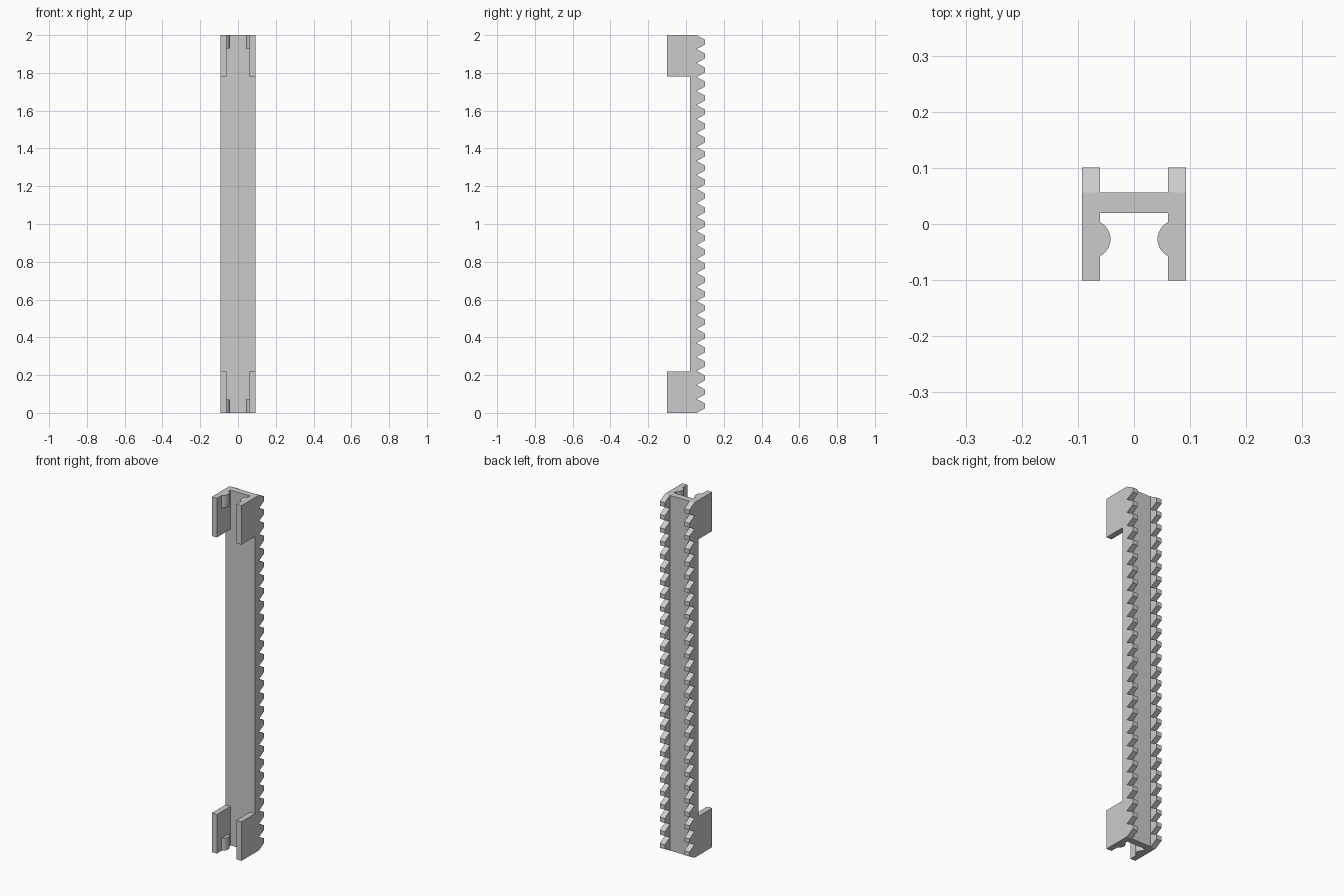
import bpy, bmesh, math
from mathutils import Vector

if "Cube" in bpy.data.objects:
    bpy.data.objects.remove(bpy.data.objects["Cube"])

TEETH = 27
LENGTH = 2.0
PITCH = LENGTH / TEETH
X_IN, X_OUT = 0.061, 0.0925      # inner and outer faces of the side rails
Y_WEB, Y_ROOT, Y_TIP = 0.02, 0.056, 0.101
Y_CLIP, CLIP_H = -0.101, 0.22


def prism(name, points, direction, mirror=False):
    """Extrude a closed planar profile along a direction."""
    bm = bmesh.new()
    face = bm.faces.new([bm.verts.new(p) for p in points])
    ext = bmesh.ops.extrude_face_region(bm, geom=[face], use_keep_orig=True)
    verts = [g for g in ext["geom"] if isinstance(g, bmesh.types.BMVert)]
    bmesh.ops.translate(bm, verts=verts, vec=Vector(direction))
    bmesh.ops.recalc_face_normals(bm, faces=bm.faces)
    mesh = bpy.data.meshes.new(name)
    bm.to_mesh(mesh)
    bm.free()
    obj = bpy.data.objects.new(name, mesh)
    bpy.context.collection.objects.link(obj)
    if mirror:
        mod = obj.modifiers.new("mirror", "MIRROR")
        mod.use_mirror_merge = False
    return obj


# Central web plate
prism("web_plate",
      [(-X_IN, Y_WEB, 0), (X_IN, Y_WEB, 0), (X_IN, Y_ROOT, 0), (-X_IN, Y_ROOT, 0)],
      (0, 0, LENGTH))

# Toothed side rails with a clip wing at each end
profile = [(Y_WEB, LENGTH - CLIP_H), (Y_CLIP, LENGTH - CLIP_H), (Y_CLIP, LENGTH),
           (Y_ROOT, LENGTH)]
for i in reversed(range(TEETH)):
    z = i * PITCH
    profile += [(Y_TIP, z + PITCH * 0.67), (Y_TIP, z + PITCH * 0.33), (Y_ROOT, z)]
profile += [(Y_CLIP, 0), (Y_CLIP, CLIP_H), (Y_WEB, CLIP_H)]
prism("toothed_rails", [(X_IN, y, z) for y, z in profile], (X_OUT - X_IN, 0, 0), True)

# Rounded snap bumps inside the clip wings
radius, tip_x, center_y, height, steps = 0.034, 0.042, -0.027, 0.07, 16
center_x = tip_x + radius
half = math.acos((center_x - X_IN) / radius)
arc = []
for i in range(steps + 1):
    a = math.pi - half + 2 * half * i / steps
    arc.append((center_x + radius * math.cos(a), center_y + radius * math.sin(a)))
for name, z in (("lower_snap_bumps", 0), ("upper_snap_bumps", LENGTH - height)):
    bump = prism(name, [(x, y, z) for x, y in arc], (0, 0, height), True)
    bpy.ops.object.select_all(action="DESELECT")
    bump.select_set(True)
    bpy.context.view_layer.objects.active = bump
    bpy.ops.object.shade_smooth_by_angle(angle=math.radians(30))
